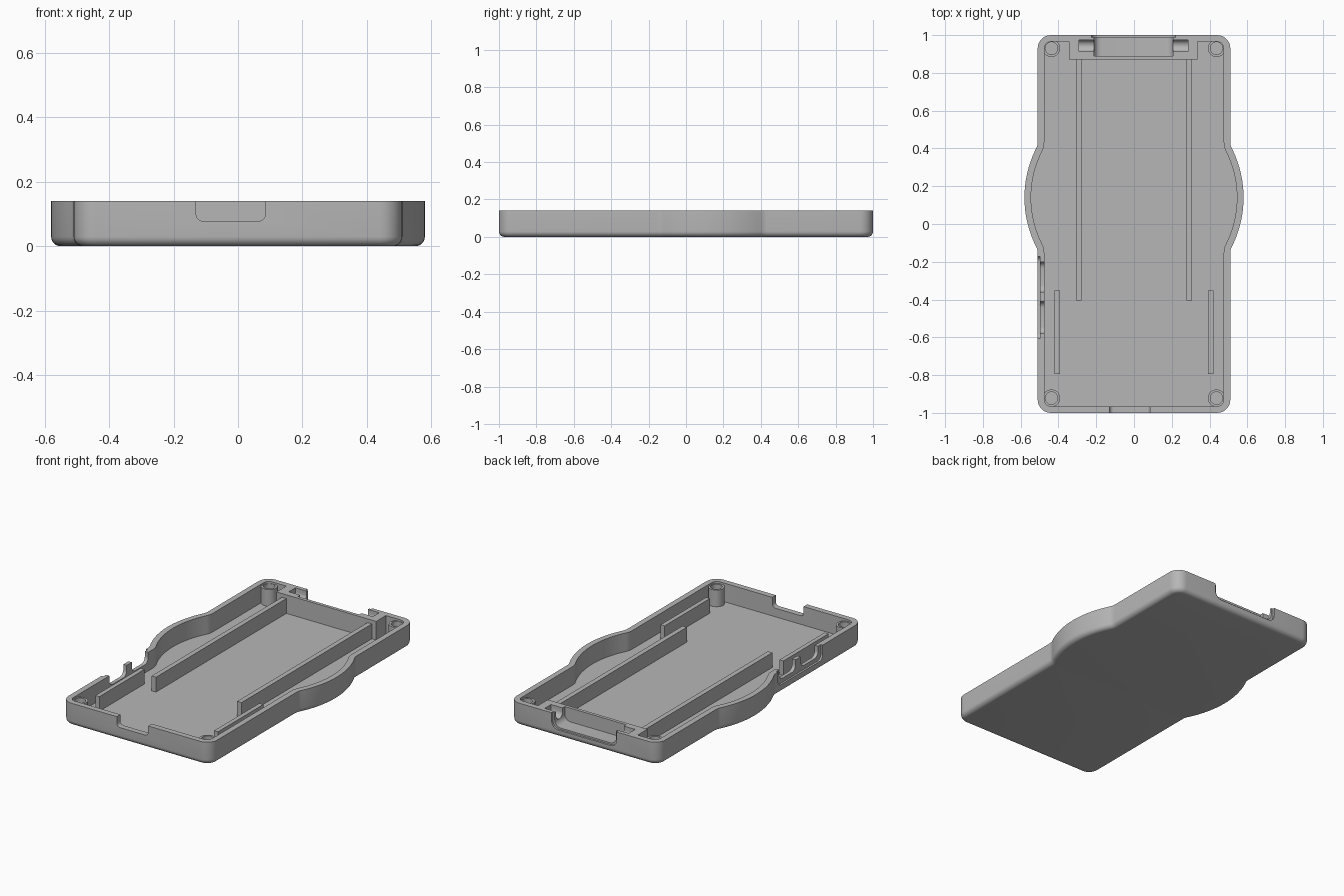
import bpy, bmesh, math
from mathutils import Vector, Matrix

cube = bpy.data.objects.get("Cube")
if cube:
    bpy.data.objects.remove(cube, do_unlink=True)

grey = bpy.data.materials.new("plain_grey")
grey.use_nodes = True
colour = (0.47, 0.47, 0.47, 1)
grey.diffuse_color = colour
grey.node_tree.nodes["Principled BSDF"].inputs["Base Color"].default_value = colour

HALF_W, HALF_L, HEIGHT = 0.51, 1.0, 0.14
WALL, FLOOR, ROUND = 0.035, 0.025, 0.03
CORNER, BULGE, BLEND, BULGE_Y = 0.07, 0.58, 0.07, 0.14


def make(name, bm):
    bmesh.ops.recalc_face_normals(bm, faces=bm.faces[:])
    mesh = bpy.data.meshes.new(name)
    bm.to_mesh(mesh)
    bm.free()
    mesh.materials.append(grey)
    obj = bpy.data.objects.new(name, mesh)
    bpy.context.collection.objects.link(obj)
    return obj


def activate(obj):
    bpy.ops.object.select_all(action='DESELECT')
    obj.select_set(True)
    bpy.context.view_layer.objects.active = obj


def smooth(obj):
    activate(obj)
    bpy.ops.object.shade_smooth_by_angle(angle=math.radians(35))


def box(name, x, y, z, axis=None, radius=0):
    """Box from ranges; edges running along the given axis may be rounded."""
    bm = bmesh.new()
    bmesh.ops.create_cube(bm, size=1)
    lo, hi = Vector((x[0], y[0], z[0])), Vector((x[1], y[1], z[1]))
    bmesh.ops.scale(bm, vec=hi - lo, verts=bm.verts)
    bmesh.ops.translate(bm, vec=(lo + hi) / 2, verts=bm.verts)
    if axis is not None:
        edges = [e for e in bm.edges
                 if abs((e.verts[0].co - e.verts[1].co).normalized()[axis]) > 0.9]
        bmesh.ops.bevel(bm, geom=edges, offset=radius, segments=6,
                        profile=0.5, affect='EDGES')
    return make(name, bm)


def boolean(target, tool, operation='DIFFERENCE'):
    tool.hide_render = True
    mod = target.modifiers.new("bool", 'BOOLEAN')
    mod.operation, mod.object, mod.solver = operation, tool, 'EXACT'
    activate(target)
    bpy.ops.object.modifier_apply(modifier=mod.name)
    bpy.data.objects.remove(tool, do_unlink=True)


def arc(cx, cy, r, start, end, n):
    return [(cx + r * math.cos(start + (end - start) * i / n),
             cy + r * math.sin(start + (end - start) * i / n)) for i in range(n + 1)]


def outline(d):
    """Bulged tray outline, moved inwards by d."""
    fx = HALF_W + BLEND
    dy = math.sqrt((BULGE + BLEND) ** 2 - fx ** 2)
    a = math.atan2(dy, fx)
    cx, cy, q = HALF_W - CORNER, HALF_L - CORNER, math.pi / 2
    right = arc(cx, -cy, CORNER - d, -q, 0, 8)
    right += arc(fx, BULGE_Y - dy, BLEND + d, math.pi, math.pi - a, 5)
    right += arc(0, BULGE_Y, BULGE - d, -a, a, 24)[1:-1]
    right += arc(fx, BULGE_Y + dy, BLEND + d, math.pi + a, math.pi, 5)
    right += arc(cx, cy, CORNER - d, 0, q, 8)
    return right + [(-x, y) for x, y in reversed(right)]


# Tray shell: rounded underside, outer wall, rim, inner wall, floor
profile = [(ROUND * (1 - math.sin(i * math.pi / 12)),
            ROUND * (1 - math.cos(i * math.pi / 12))) for i in range(7)]
profile += [(0, HEIGHT), (WALL, HEIGHT), (WALL, FLOOR)]
bm = bmesh.new()
rings = [[bm.verts.new((x, y, z)) for x, y in outline(d)] for d, z in profile]
for low, high in zip(rings, rings[1:]):
    for i in range(len(low)):
        j = (i + 1) % len(low)
        bm.faces.new((low[i], low[j], high[j], high[i]))
bm.faces.new(rings[0])
bm.faces.new(rings[-1])
shell = make("tray_shell", bm)

# Thick block behind the connector opening
boolean(shell, box("connector_block", (-0.345, 0.337), (0.87, 0.98), (0.012, HEIGHT)), 'UNION')

# Openings: connector bay with flared mouth and side grooves, front notch, side ports
TOP = 0.25
cuts = [
    box("bay_cutter", (-0.213, 0.207), (0.89, 1.1), (0.055, TOP), 1, 0.04),
    box("mouth_cutter", (-0.226, 0.22), (0.988, 1.1), (0.045, TOP), 1, 0.045),
    box("groove_cutter", (-0.29, 0.285), (0.912, 0.975), (0.085, TOP), 0, 0.031),
    box("front_notch_cutter", (-0.13, 0.085), (-1.1, -0.94), (0.078, TOP), 1, 0.022),
    box("side_recess_cutter", (-0.6, -0.498), (-0.607, -0.172), (0.05, TOP), 0, 0.03),
    box("port_cutter_a", (-0.6, -0.45), (-0.58, -0.41), (0.075, TOP), 0, 0.035),
    box("port_cutter_b", (-0.6, -0.45), (-0.36, -0.2), (0.075, TOP), 0, 0.035),
]
for cutter in cuts:
    boolean(shell, cutter)
smooth(shell)

# Long rails and short ribs standing on the floor
for side, s in (("left", 1), ("right", -1)):
    box(side + "_rail", sorted((s * 0.278, s * 0.308)), (-0.405, 0.875), (0.015, 0.117))
    box(side + "_rib", sorted((s * 0.393, s * 0.42)), (-0.795, -0.352), (0.015, 0.115))

# Screw bosses: hollow posts in the corners
boss_profile = [(0.046, 0.015), (0.046, 0.128), (0.033, 0.128), (0.033, 0.06), (0, 0.06)]
for end, y in (("front", -0.922), ("back", 0.93)):
    for side, x in (("left", 0.437), ("right", -0.437)):
        bm = bmesh.new()
        verts = [bm.verts.new((r, 0, z)) for r, z in boss_profile]
        edges = [bm.edges.new(pair) for pair in zip(verts, verts[1:])]
        bmesh.ops.spin(bm, geom=verts + edges, cent=(0, 0, 0), axis=(0, 0, 1),
                       angle=math.tau, steps=28, use_duplicate=False)
        bmesh.ops.remove_doubles(bm, verts=bm.verts, dist=0.0005)
        bmesh.ops.transform(bm, matrix=Matrix.Translation((x, y, 0)), verts=bm.verts)
        smooth(make(end + "_" + side + "_boss", bm))
